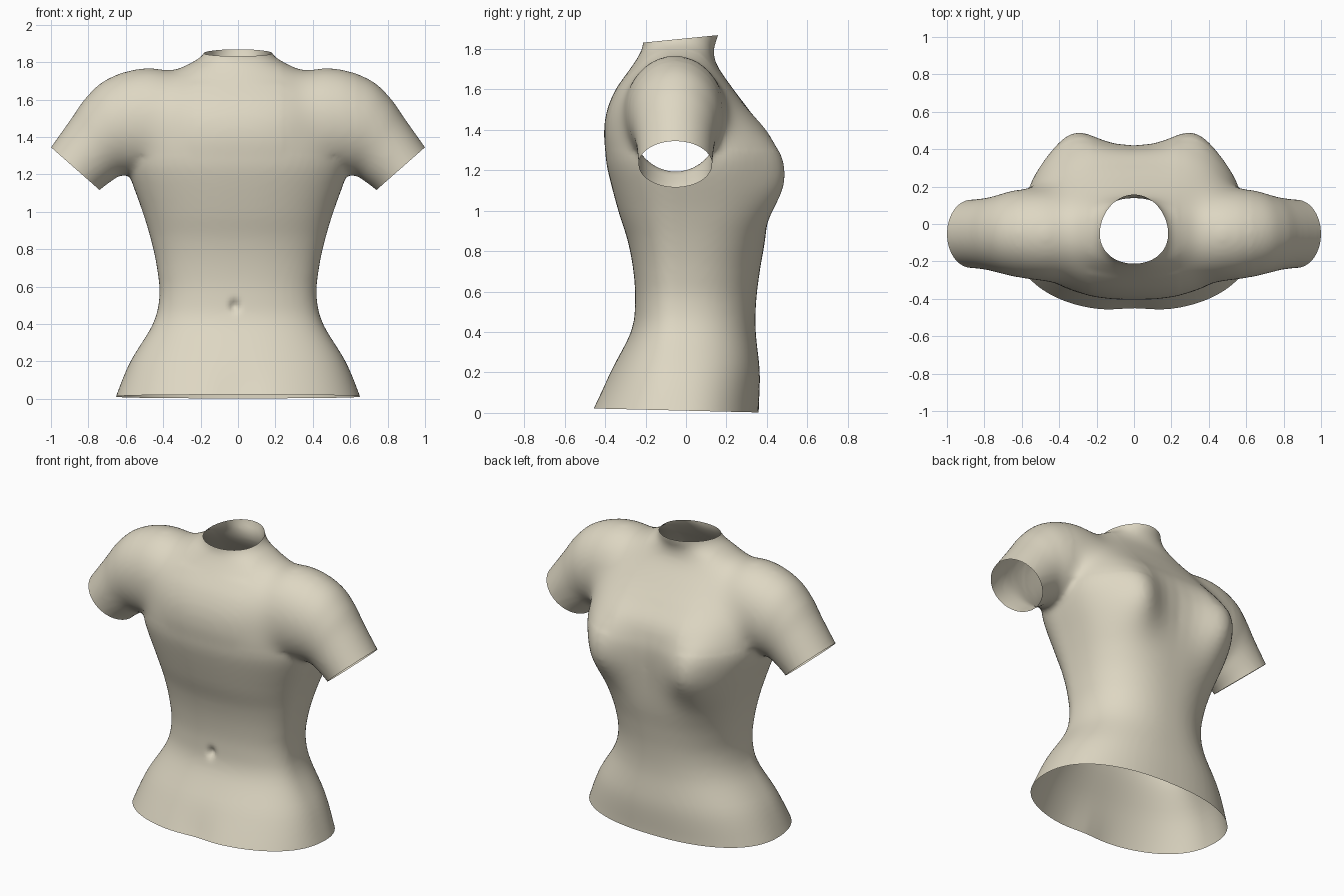
import bpy, bmesh, math
from mathutils import Vector

if "Cube" in bpy.data.objects:
    bpy.data.objects.remove(bpy.data.objects["Cube"])

cloth = bpy.data.materials.new("beige_cloth")
cloth.diffuse_color = (0.73, 0.68, 0.545, 1)
cloth.use_nodes = True
cloth.node_tree.nodes["Principled BSDF"].inputs["Base Color"].default_value = cloth.diffuse_color


def spline(keys, steps):
    """Catmull-Rom interpolation through rows of numbers."""
    out = []
    for i in range(len(keys) - 1):
        a, b = keys[max(i - 1, 0)], keys[i]
        c, d = keys[i + 1], keys[min(i + 2, len(keys) - 1)]
        for s in range(steps):
            t = s / steps
            out.append([q + 0.5 * t * (r - p + t * (2*p - 5*q + 4*r - u + t * (3*(q - r) + u - p)))
                        for p, q, r, u in zip(a, b, c, d)])
    return out + [list(keys[-1])]


def loft(bm, rings):
    """Closed skin through rings of points."""
    rows = [[bm.verts.new(p) for p in r] for r in rings]
    n = len(rows[0])
    for a, b in zip(rows, rows[1:]):
        for i in range(n):
            j = (i + 1) % n
            bm.faces.new((a[i], a[j], b[j], b[i]))
    bm.faces.new(rows[0])
    bm.faces.new(rows[-1])


def spow(v, e):
    return math.copysign(abs(v) ** e, v)


N = 80
ANGLES = [2 * math.pi * i / N for i in range(N)]


def torso_ring(z, w, y0, y1, n):
    mid = -0.04
    ring = []
    for a in ANGLES:
        c, s = math.cos(a), math.sin(a)
        e = 2 / (n if s > 0 else (2.3 if z < 1.7 else 2.05))
        x = w * spow(c, e)
        y = mid + spow(s, e) * (y1 - mid if s > 0 else mid - y0)
        if s > 0:   # two breasts, tighter below than above
            dz = (z - 1.15) / (0.2 if z < 1.15 else 0.27)
            y += 0.105 * math.exp(-((abs(x) - 0.33) / 0.16) ** 2 - dz * dz) * min(1, s * 3)
        else:       # shallow hollow at the hem centre
            y += 0.018 * math.exp(-(x / 0.12) ** 2 - (z / 0.15) ** 2)
        ring.append((x, y, z))
    return ring


# height, half width, rear y, chest y, chest squareness
TORSO = [(-.08, .68, -.515, .36, 2.3), (.02, .65, -.468, .36, 2.3), (.2, .575, -.377, .365, 2.3),
         (.4, .455, -.273, .345, 2.3), (.55, .42, -.252, .347, 2.3), (.7, .433, -.26, .365, 2.4),
         (.85, .465, -.288, .39, 2.6), (1.0, .51, -.335, .405, 2.8), (1.2, .58, -.387, .418, 2.8),
         (1.3, .59, -.4, .41, 2.8), (1.4, .58, -.405, .38, 2.6), (1.5, .575, -.39, .31, 2.4),
         (1.6, .55, -.348, .235, 2.2), (1.7, .45, -.278, .165, 2.1), (1.76, .335, -.238, .14, 2),
         (1.81, .225, -.215, .14, 2), (1.86, .175, -.212, .157, 2), (1.94, .16, -.212, .17, 2)]

# upper x, upper z, lower x, lower z, rear y, chest y
SLEEVE = [(.20, 1.68, .22, 1.30, -.26, .14), (.38, 1.757, .34, 1.21, -.30, .18),
          (.50, 1.778, .46, 1.19, -.31, .20), (.70, 1.708, .585, 1.195, -.28, .178),
          (.81, 1.613, .635, 1.19, -.26, .155), (.89, 1.50, .675, 1.165, -.245, .14),
          (1.0, 1.345, .74, 1.115, -.235, .13), (1.055, 1.27, .80, 1.045, -.235, .13)]

bm = bmesh.new()
loft(bm, [torso_ring(*k) for k in spline(TORSO, 5)])
for side in (1, -1):
    rings = []
    for ux, uz, lx, lz, y0, y1 in spline(SLEEVE, 5):
        rings.append([(side * ((ux + lx) / 2 + (ux - lx) / 2 * math.cos(a)),
                       (y0 + y1) / 2 + (y1 - y0) / 2 * math.sin(a),
                       (uz + lz) / 2 + (uz - lz) / 2 * math.cos(a)) for a in ANGLES])
    loft(bm, rings)
bmesh.ops.recalc_face_normals(bm, faces=bm.faces)
mesh = bpy.data.meshes.new("shirt")
bm.to_mesh(mesh)
bm.free()
shirt = bpy.data.objects.new("shirt", mesh)
bpy.context.collection.objects.link(shirt)

# Fuse torso and sleeves into one soft skin
fuse = shirt.modifiers.new("fuse", 'REMESH')
fuse.mode = 'VOXEL'
fuse.voxel_size = 0.016
soft = shirt.modifiers.new("soften", 'SMOOTH')
soft.factor = 0.5
soft.iterations = 6
bpy.context.view_layer.update()
fused = bpy.data.meshes.new_from_object(shirt.evaluated_get(bpy.context.evaluated_depsgraph_get()))
shirt.modifiers.clear()
shirt.data = fused

bm = bmesh.new()
bm.from_mesh(fused)

# Melt the shoulder seams into the chest and back
seam = [v for v in bm.verts if 0.24 < abs(v.co.x) < 0.62 and v.co.z > 1.3]
core = [v for v in seam if 0.28 < abs(v.co.x) < 0.56 and v.co.z > 1.34]
for group, times in ((core, 50), (seam, 20)):
    for _ in range(times):
        bmesh.ops.smooth_vert(bm, verts=group, factor=0.5,
                              use_axis_x=True, use_axis_y=True, use_axis_z=True)


def cut(point, normal, keep):
    """Open the skin along a plane, among the chosen vertices only."""
    faces = [f for f in bm.faces if all(keep(v.co) for v in f.verts)]
    edges = {e for f in faces for e in f.edges}
    verts = {v for f in faces for v in f.verts}
    bmesh.ops.bisect_plane(bm, geom=faces + list(edges) + list(verts), plane_co=Vector(point),
                           plane_no=Vector(normal), clear_outer=True)


# Hem, neck and cuff openings
cut((0, -.46, .022), (0, -.024, -1), lambda p: p.z < 0.3)
cut((0, -.21, 1.832), (0, -.1, 1), lambda p: p.z > 1.6 and abs(p.x) < 0.3)
for s in (1, -1):
    cut((s * 1.0, 0, 1.345), (s * .66, 0, -.75), lambda p: p.x * s > 0.66 and p.z > 0.9)

# Small navel dimple
for v in bm.verts:
    if v.co.y < 0:
        d2 = ((v.co.x + .018) / .024) ** 2 + ((v.co.z - .495) / .03) ** 2
        v.co.y += 0.03 * math.exp(-d2)

for f in bm.faces:
    f.smooth = True
bm.to_mesh(fused)
bm.free()
fused.materials.clear()
fused.materials.append(cloth)
